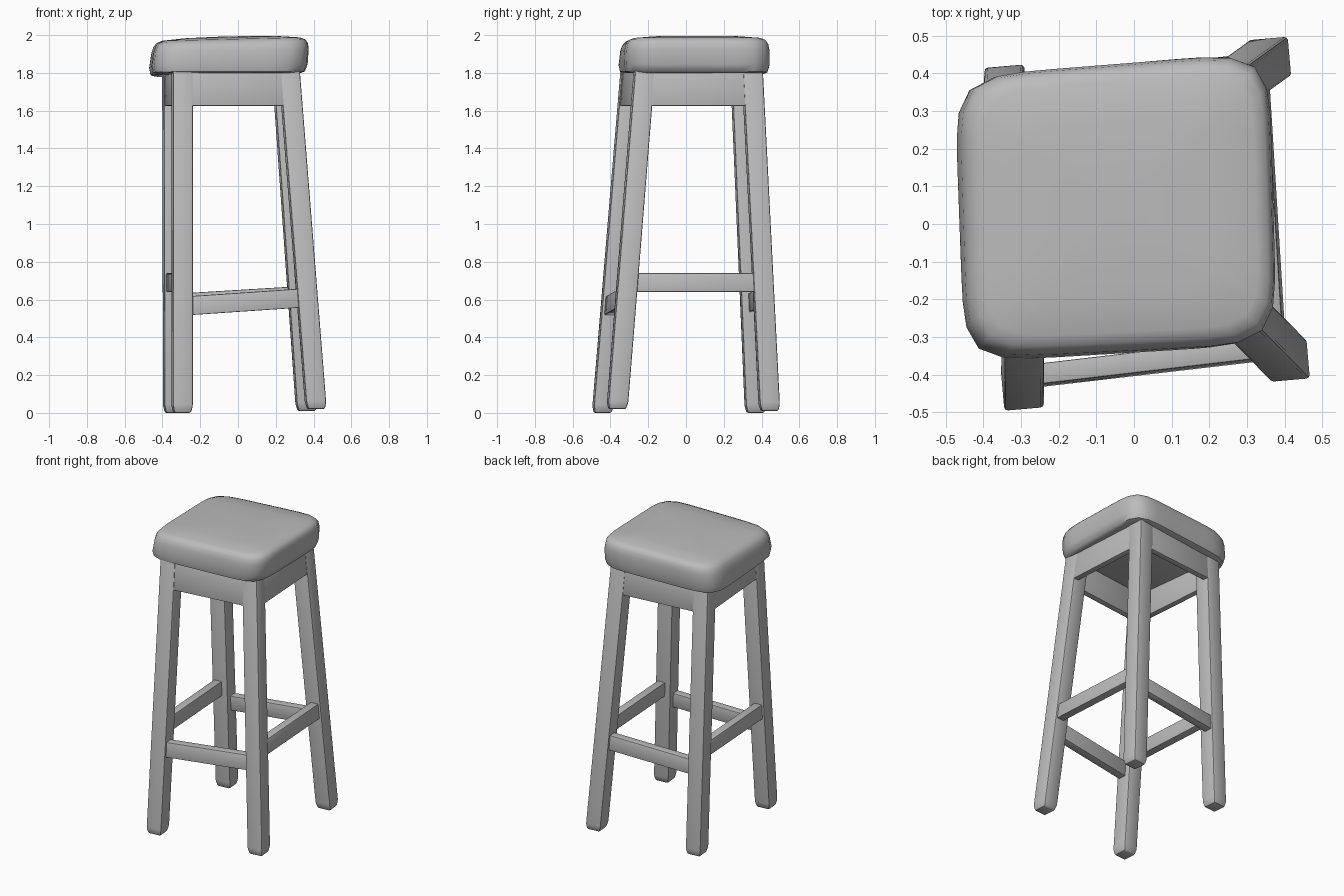
import bpy, bmesh, math
from mathutils import Vector

if "Cube" in bpy.data.objects:
    bpy.data.objects.remove(bpy.data.objects["Cube"], do_unlink=True)

grey = bpy.data.materials.new("plain_grey")
grey.use_nodes = True
grey.diffuse_color = (0.5, 0.5, 0.5, 1)
grey.node_tree.nodes["Principled BSDF"].inputs["Base Color"].default_value = (0.5, 0.5, 0.5, 1)

TURN = math.radians(5)
AX = Vector((math.cos(TURN), math.sin(TURN), 0))
AY = Vector((-math.sin(TURN), math.cos(TURN), 0))


def loft(name, rings, bevel=0.0, angle=35):
    """Skin a stack of equal closed rings, cap both ends."""
    bm = bmesh.new()
    loops = [[bm.verts.new(p) for p in ring] for ring in rings]
    n = len(loops[0])
    for low, high in zip(loops, loops[1:]):
        for i in range(n):
            j = (i + 1) % n
            bm.faces.new((low[i], low[j], high[j], high[i]))
    bm.faces.new(loops[0][::-1])
    bm.faces.new(loops[-1])
    bmesh.ops.recalc_face_normals(bm, faces=bm.faces)
    if bevel:
        bmesh.ops.bevel(bm, geom=bm.edges[:], offset=bevel, segments=2,
                        profile=0.5, affect='EDGES')
    mesh = bpy.data.meshes.new(name)
    bm.to_mesh(mesh)
    bm.free()
    mesh.materials.append(grey)
    obj = bpy.data.objects.new(name, mesh)
    bpy.context.collection.objects.link(obj)
    bpy.ops.object.select_all(action='DESELECT')
    obj.select_set(True)
    bpy.context.view_layer.objects.active = obj
    bpy.ops.object.shade_smooth_by_angle(angle=math.radians(angle))
    return obj


# Leg centre lines: foot and top
LEGS = {
    "front_right": (Vector((-0.296, -0.442, 0)), Vector((-0.295, -0.29, 1.82))),
    "front_left": (Vector((0.413, -0.365, 0.02)), Vector((0.27, -0.22, 1.82))),
    "back_left": (Vector((0.363, 0.442, 0.01)), Vector((0.235, 0.35, 1.82))),
    "back_right": (Vector((-0.34, 0.368, 0)), Vector((-0.345, 0.29, 1.82))),
}


def on_leg(leg, z):
    foot, top = LEGS[leg]
    return foot.lerp(top, (z - foot.z) / (top.z - foot.z))


def square(c, half):
    return [c + AX * sx * half + AY * sy * half
            for sx, sy in ((-1, -1), (1, -1), (1, 1), (-1, 1))]


for name, (foot, top) in LEGS.items():
    knee = foot.lerp(top, 0.02)
    loft(name + "_leg", [square(foot, 0.044), square(knee, 0.053), square(top, 0.053)], 0.009)


def bar(name, a, b, z_a, z_b, height, thick, shift):
    """Board between two legs; shift moves it outward."""
    rings = []
    for dz in (0, height):
        p, q = on_leg(a, z_a + dz), on_leg(b, z_b + dz)
        out = (q - p).cross(Vector((0, 0, 1))).normalized()
        inner, outer = out * (shift - thick / 2), out * (shift + thick / 2)
        rings.append([p + outer, q + outer, q + inner, p + inner])
    loft(name, rings, 0.005)


# Stretchers and aprons around the four sides
names = list(LEGS)
sides = ("front", "left", "back", "right")
heights = ((0.515, 0.56), (0.64, 0.64), (0.57, 0.53), (0.64, 0.64))
for i, side in enumerate(sides):
    a, b = names[i], names[(i + 1) % 4]
    bar(side + "_stretcher", a, b, *heights[i], 0.1, 0.055, 0.012)
    bar(side + "_apron", a, b, 1.625, 1.625, 0.19, 0.04, 0.03)

# Cushion seat: rounded square rings inside a skewed box
BOTTOM = [Vector(p) for p in ((-0.455, -0.375, 1.8), (0.37, -0.32, 1.8),
                              (0.355, 0.46, 1.8), (-0.485, 0.385, 1.775))]
TOP = [Vector(p) for p in ((-0.435, -0.35, 1.965), (0.385, -0.315, 1.985),
                           (0.36, 0.455, 1.985), (-0.455, 0.395, 1.965))]


def in_box(u, v, t):
    c = [lo.lerp(hi, t) for lo, hi in zip(BOTTOM, TOP)]
    return c[0].lerp(c[1], (u + 1) / 2).lerp(c[3].lerp(c[2], (u + 1) / 2), (v + 1) / 2)


def rounded(size, t, lift=0.0, steps=48):
    ring = []
    for k in range(steps):
        a = 2 * math.pi * k / steps
        c, s = math.cos(a), math.sin(a)
        r = size * (abs(c) ** 7 + abs(s) ** 7) ** (-1 / 7)
        ring.append(in_box(r * c, r * s, t) + Vector((0, 0, lift)))
    return ring


loft("seat", [rounded(0.92, 0), rounded(0.97, 0.04), rounded(1, 0.25), rounded(1, 0.68),
              rounded(0.985, 0.85), rounded(0.95, 0.96), rounded(0.88, 1, 0.004),
              rounded(0.6, 1, 0.014), rounded(0.2, 1, 0.018)], angle=50)
